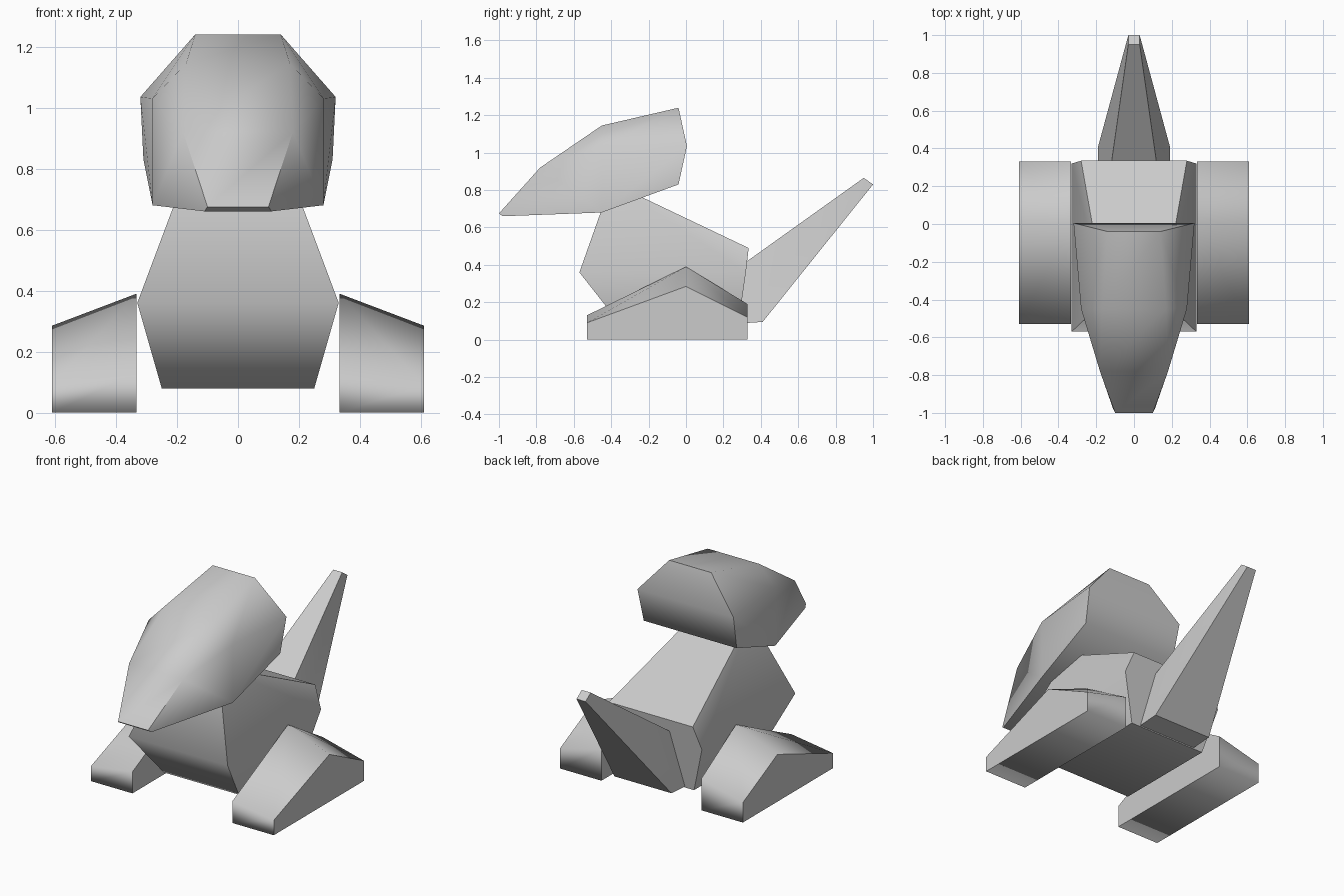
import bpy, bmesh, math

if "Cube" in bpy.data.objects:
    bpy.data.objects.remove(bpy.data.objects["Cube"])


def hull_part(name, points, smooth_angle=None):
    """Convex faceted solid spanned by a few corner points."""
    bm = bmesh.new()
    for p in points:
        bm.verts.new(p)
    bmesh.ops.convex_hull(bm, input=bm.verts[:])
    bmesh.ops.dissolve_limit(bm, angle_limit=math.radians(2),
                             verts=bm.verts[:], edges=bm.edges[:])
    bmesh.ops.recalc_face_normals(bm, faces=bm.faces[:])
    if smooth_angle is None:
        # round lengthwise, crisp side outlines
        for f in bm.faces:
            f.smooth = True
        for e in bm.edges:
            if abs(e.verts[0].co.x - e.verts[1].co.x) < 0.001:
                e.smooth = False
    me = bpy.data.meshes.new(name)
    bm.to_mesh(me)
    bm.free()
    ob = bpy.data.objects.new(name, me)
    bpy.context.collection.objects.link(ob)
    if smooth_angle is not None:
        bpy.ops.object.select_all(action='DESELECT')
        ob.select_set(True)
        bpy.context.view_layer.objects.active = ob
        bpy.ops.object.shade_smooth_by_angle(angle=math.radians(smooth_angle))
    return ob


def both(points):
    return [(s * x, y, z) for x, y, z in points for s in (1, -1)]


# Head: back rim, brow ring, nose ridge, snout tip
hull_part("head", both([
    (0.14, -0.04, 1.24), (0.32, 0.005, 1.035), (0.31, -0.04, 0.83),
    (0.17, -0.45, 1.145), (0.28, -0.45, 1.03), (0.28, -0.45, 0.68),
    (0.18, -0.78, 0.92), (0.10, -1.0, 0.675), (0.11, -0.98, 0.66),
]), 60)

# Body: top, waist and bottom rings
hull_part("body", both([
    (0.15, -0.40, 0.84), (0.28, 0.335, 0.49),
    (0.33, -0.57, 0.36), (0.33, 0.32, 0.36),
    (0.25, -0.35, 0.08), (0.25, 0.28, 0.08),
]), 60)

# Tail: tapering spike
hull_part("tail", both([
    (0.12, 0.32, 0.415), (0.19, 0.26, 0.085), (0.19, 0.41, 0.095),
    (0.03, 0.95, 0.865), (0.03, 1.0, 0.83),
]), 30)

# Feet: ridged wedge, taller on the inner side
inner = [(-0.53, 0), (-0.53, 0.13), (0, 0.39), (0.33, 0.19), (0.33, 0)]
outer = [(-0.53, 0), (-0.53, 0.09), (0, 0.285), (0.33, 0.12), (0.33, 0)]
for side, s in (("right", 1), ("left", -1)):
    hull_part(side + "_foot",
              [(s * 0.333, y, z) for y, z in inner] +
              [(s * 0.61, y, z) for y, z in outer])
